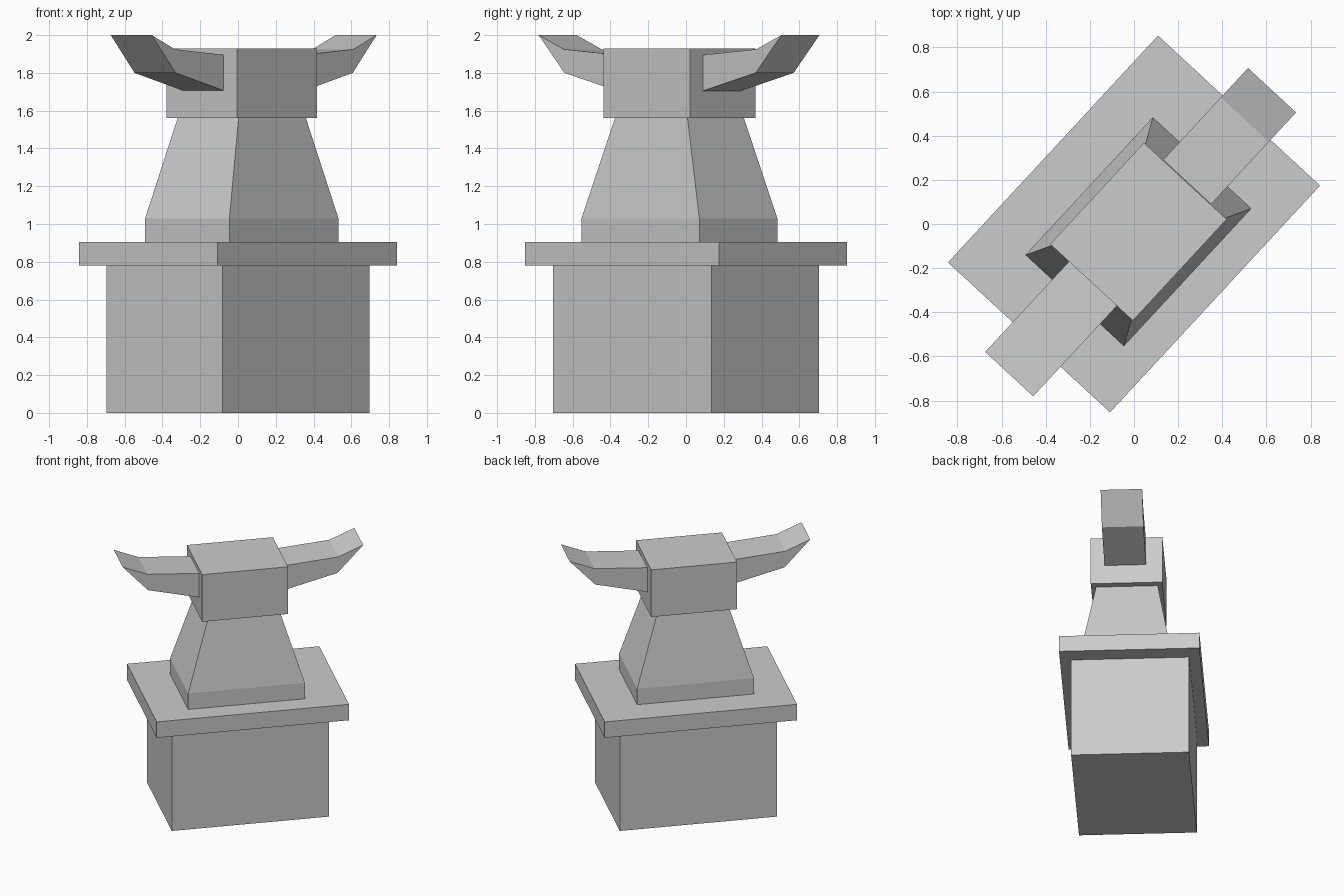
import bpy
import bmesh
import math
from mathutils import Matrix

cube = bpy.data.objects.get("Cube")
if cube:
    bpy.data.objects.remove(cube, do_unlink=True)

# Single plain grey
grey = bpy.data.materials.new("plain grey")
grey.use_nodes = True
grey.diffuse_color = (0.6, 0.6, 0.6, 1)
grey.node_tree.nodes["Principled BSDF"].inputs["Base Color"].default_value = (0.6, 0.6, 0.6, 1)

# The whole model is turned about the vertical axis
TURN = Matrix.Rotation(math.radians(47.2), 4, 'Z')
ANVIL_CENTRE = (0.02, -0.035)


def add_part(name, bm, centre):
    bmesh.ops.recalc_face_normals(bm, faces=bm.faces)
    mesh = bpy.data.meshes.new(name)
    bm.to_mesh(mesh)
    bm.free()
    mesh.materials.append(grey)
    obj = bpy.data.objects.new(name, mesh)
    obj.matrix_world = Matrix.Translation((*centre, 0)) @ TURN
    bpy.context.collection.objects.link(obj)
    return obj


def stack(name, levels, centre=(0, 0)):
    """Rectangular sections (length, width, z) joined from bottom to top."""
    bm = bmesh.new()
    rings = []
    for length, width, z in levels:
        rings.append([bm.verts.new((sx * length / 2, sy * width / 2, z))
                      for sx, sy in ((-1, -1), (1, -1), (1, 1), (-1, 1))])
    bm.faces.new(rings[0])
    bm.faces.new(rings[-1])
    for low, high in zip(rings, rings[1:]):
        for i in range(4):
            j = (i + 1) % 4
            bm.faces.new((low[i], low[j], high[j], high[i]))
    return add_part(name, bm, centre)


def horn(name, side, centre):
    """Upturned side profile ending in a straight edge, extruded across."""
    half = 0.148
    profile = [(0.31, 1.705), (0.69, 1.80), (0.876, 2.0), (0.695, 1.925), (0.31, 1.895)]
    bm = bmesh.new()
    face = bm.faces.new([bm.verts.new((side * x, -half, z)) for x, z in profile])
    moved = bmesh.ops.extrude_face_region(bm, geom=[face])["geom"]
    verts = [v for v in moved if isinstance(v, bmesh.types.BMVert)]
    bmesh.ops.translate(bm, verts=verts, vec=(0, 2 * half, 0))
    return add_part(name, bm, centre)


# Pedestal
stack("pedestal_block", [(1.145, 0.84, 0), (1.145, 0.84, 0.78)])
stack("pedestal_slab", [(1.40, 1.0, 0.78), (1.40, 1.0, 0.905)])

# Anvil: foot and tapering waist, head, two horns
stack("anvil_foot_and_waist",
      [(0.85, 0.608, 0.905), (0.85, 0.608, 1.03), (0.525, 0.44, 1.56)], ANVIL_CENTRE)
stack("anvil_head", [(0.625, 0.51, 1.56), (0.625, 0.51, 1.93)], ANVIL_CENTRE)
for horn_name, direction in (("back_horn", 1), ("front_horn", -1)):
    horn(horn_name, direction, (0.03, -0.037))
